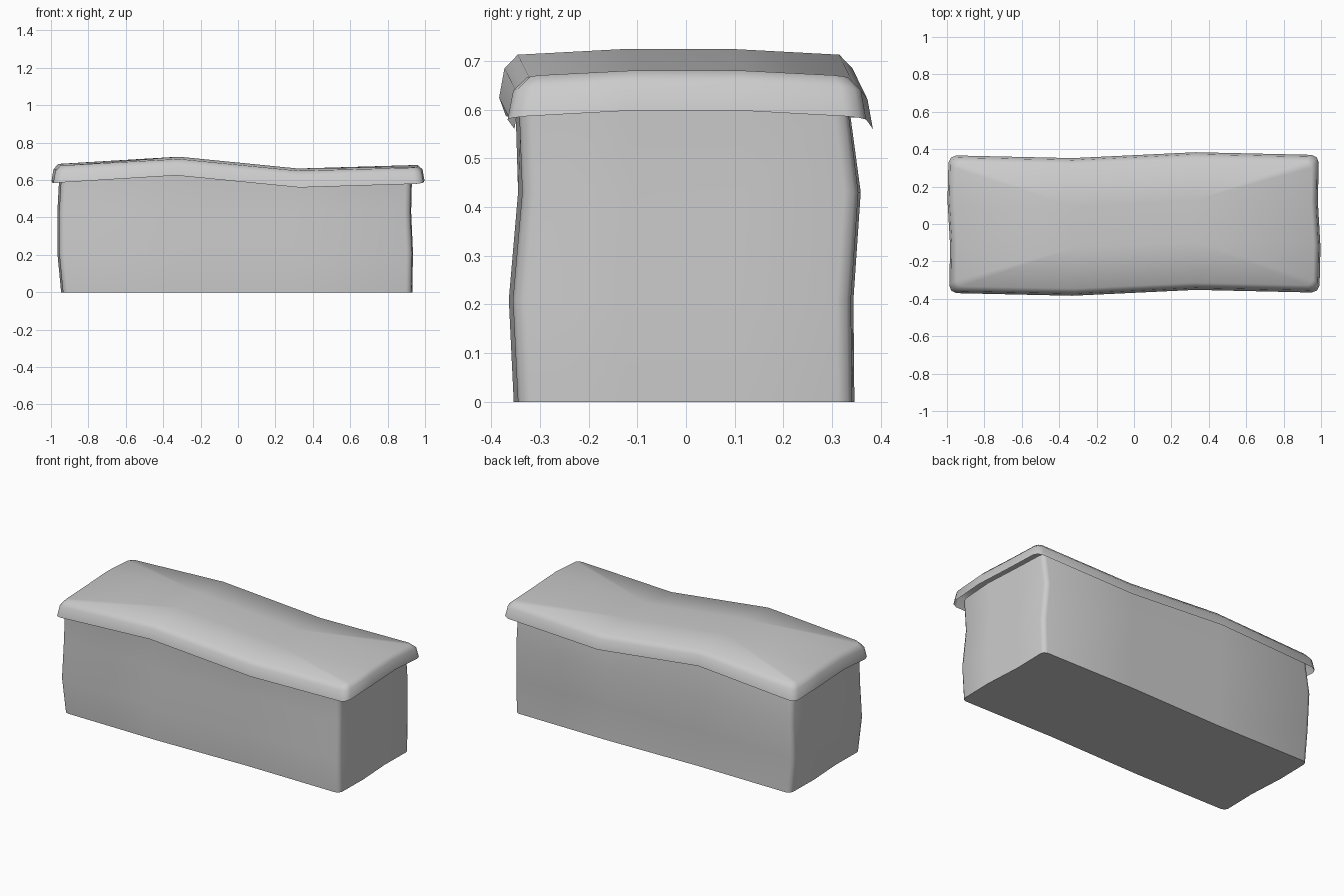
import bpy
import bmesh
from math import sin, cos, pi

cube = bpy.data.objects.get("Cube")
if cube:
    bpy.data.objects.remove(cube)

stone = bpy.data.materials.new("grey stone")
stone.use_nodes = True
GREY = (0.6, 0.6, 0.6, 1)
stone.diffuse_color = GREY
stone.node_tree.nodes["Principled BSDF"].inputs["Base Color"].default_value = GREY


def plan_loop(hx, hy, bevel):
    """Chamfered rectangle with every side split into thirds."""
    sides = []
    for sx, sy in ((1, -1), (1, 1), (-1, 1), (-1, -1)):
        a = (sx * hx, sy * (hy - bevel))
        b = (sx * (hx - bevel), sy * hy)
        mid = (sx * (hx - bevel * 0.3), sy * (hy - bevel * 0.3))
        corner = [a, mid, b] if sx == sy else [b, mid, a]
        third = (hx / 3, sy * hy) if sx == sy == 1 else None
        sides += corner
        # two points on the side that follows this corner
        if (sx, sy) == (1, -1):
            sides += [(hx, -hy / 3), (hx, hy / 3)]
        elif third:
            sides += [third, (-hx / 3, hy)]
        elif (sx, sy) == (-1, 1):
            sides += [(-hx, hy / 3), (-hx, -hy / 3)]
        else:
            sides += [(-hx / 3, -hy), (hx / 3, -hy)]
    return sides


def warp(x, y, z, bend, lift):
    """Gentle hand-hewn waviness along both horizontal axes."""
    wx, wy = pi * x / 0.98, pi * y / 0.36
    return (x - 0.008 * sin(wy),
            y + bend * sin(wx),
            z + lift * (0.0115 * cos(wx / 2) - 0.037 * sin(wx) + 0.0155 * cos(wy / 2)))


def add_ring(bm, hx, hy, z, bevel, bend, lift, cx=0, cy=0):
    ring = []
    for x, y in plan_loop(hx, hy, bevel):
        px, py, pz = warp(x, y, z, bend, lift)
        ring.append(bm.verts.new((px + cx, py + cy, pz)))
    return ring


def bridge(bm, low, high):
    n = len(low)
    for i in range(n):
        j = (i + 1) % n
        bm.faces.new((low[i], low[j], high[j], high[i]))


def finish(bm, name):
    mesh = bpy.data.meshes.new(name)
    bm.to_mesh(mesh)
    bm.free()
    obj = bpy.data.objects.new(name, mesh)
    bpy.context.collection.objects.link(obj)
    mesh.materials.append(stone)
    bpy.ops.object.select_all(action="DESELECT")
    obj.select_set(True)
    bpy.context.view_layer.objects.active = obj
    bpy.ops.object.shade_smooth_by_angle(angle=pi / 3)


# Chest body: four wavy rings with a flat floor, its top hidden in the lid
bm = bmesh.new()
rings = []
for hx, hy, z, cx, cy, lift in ((0.932, 0.343, 0, -0.007, -0.004, 0),
                                (0.944, 0.347, 0.21, -0.015, -0.01, 0),
                                (0.939, 0.345, 0.43, -0.02, 0.007, 0),
                                (0.936, 0.337, 0.62, -0.012, -0.008, 1)):
    rings.append(add_ring(bm, hx, hy, z, 0.028, 0.008, lift, cx, cy))
for low, high in zip(rings, rings[1:]):
    bridge(bm, low, high)
bm.faces.new(reversed(rings[0]))
finish(bm, "chest_body")

# Lid: an open flared rim curving into a wavy top
bm = bmesh.new()
rings = [add_ring(bm, hx, hy, z, bevel, 0.018, 1)
         for hx, hy, z, bevel in ((0.99, 0.368, 0.583, 0.04),
                                  (0.98, 0.357, 0.643, 0.04),
                                  (0.955, 0.33, 0.669, 0.03))]
for low, high in zip(rings, rings[1:]):
    bridge(bm, low, high)

# Top surface: three by three patches, corner patches absorb the chamfers
top = rings[-1]
inner = {}
for sx in (1, -1):
    for sy in (1, -1):
        inner[sx, sy] = bm.verts.new(
            warp(sx * 0.955 / 3, sy * 0.33 / 3, 0.669, 0.018, 1))
quadrants = ((1, -1), (1, 1), (-1, 1), (-1, -1))
for q, key in enumerate(quadrants):
    start = q * 5
    arc = [top[(start + k) % 20] for k in range(-1, 4)]
    bm.faces.new(arc + [inner[key]])
    following = quadrants[(q + 1) % 4]
    bm.faces.new((top[start + 3], top[start + 4], inner[following], inner[key]))
bm.faces.new([inner[key] for key in quadrants])
finish(bm, "chest_lid")
